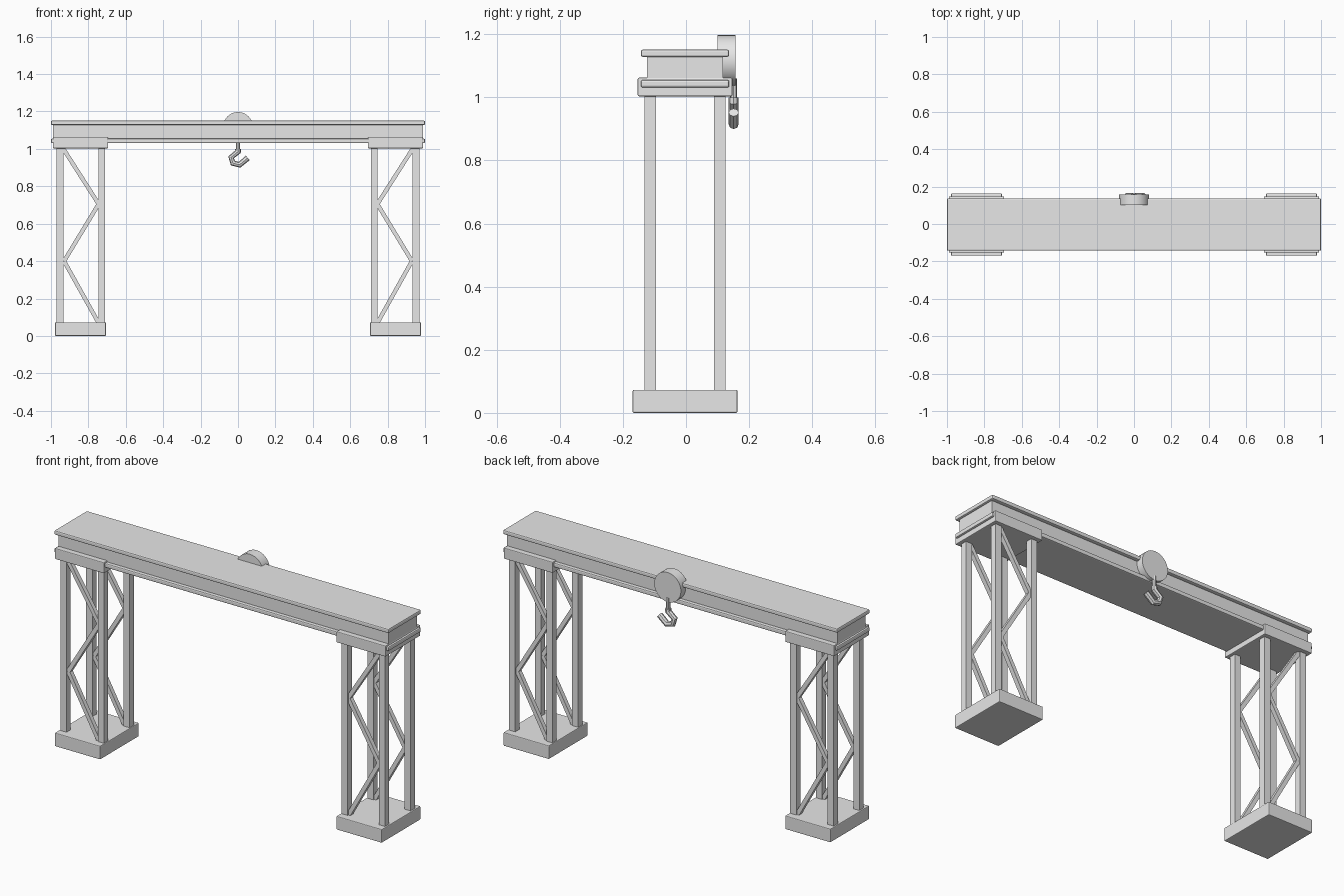
import bpy
import math
from mathutils import Vector

cube = bpy.data.objects.get("Cube")
if cube:
    bpy.data.objects.remove(cube, do_unlink=True)

# Single painted steel colour
steel = bpy.data.materials.new("grey_steel")
steel.use_nodes = True
steel.diffuse_color = (0.8, 0.8, 0.8, 1)
steel.node_tree.nodes["Principled BSDF"].inputs["Base Color"].default_value = (0.8, 0.8, 0.8, 1)

MID_Y = -0.003


def box(name, center, size, bevel=0.0, tilt=0.0):
    bpy.ops.mesh.primitive_cube_add(size=1, location=center, rotation=(0, tilt, 0))
    ob = bpy.context.object
    ob.name = name
    ob.scale = size
    bpy.ops.object.transform_apply(location=False, rotation=False, scale=True)
    ob.data.materials.append(steel)
    if bevel:
        mod = ob.modifiers.new("soft_edges", 'BEVEL')
        mod.width = bevel
        mod.segments = 2
    return ob


def slab(name, x, half_x, half_y, z0, z1, bevel=0.0):
    return box(name, (x, MID_Y, (z0 + z1) / 2), (2 * half_x, 2 * half_y, z1 - z0), bevel)


def bar(name, start, end, y, width, depth):
    a, b = Vector((start[0], y, start[1])), Vector((end[0], y, end[1]))
    d = b - a
    return box(name, (a + b) / 2, (width, depth, d.length), tilt=math.atan2(d.x, d.z))


# Bridge girder: web between two flanges
slab("girder_web", 0, 0.988, 0.121, 1.04, 1.14)
slab("girder_top_flange", 0, 1.0, 0.14, 1.128, 1.151, 0.006)
slab("girder_bottom_flange", 0, 1.0, 0.14, 1.031, 1.055, 0.006)

# Two braced towers, each with foot, four posts, zigzag braces and a cap
zigzag = [(0.94, 1.01), (0.745, 0.705), (0.93, 0.4), (0.74, 0.06)]
for side, sx in (("left", 1), ("right", -1)):
    slab(side + "_foot", sx * 0.842, 0.136, 0.166, 0, 0.073, 0.004)
    slab(side + "_cap", sx * 0.842, 0.147, 0.15, 1.003, 1.062, 0.004)
    for face, sy in (("front", -1), ("back", 1)):
        y = MID_Y + sy * 0.11
        for spot, x in (("outer", 0.952), ("inner", 0.729)):
            bar(f"{side}_{face}_{spot}_post", (sx * x, 0.06), (sx * x, 1.01), y, 0.036, 0.036)
        for i, (p, q) in enumerate(zip(zigzag, zigzag[1:])):
            bar(f"{side}_{face}_brace_{i + 1}", (sx * p[0], p[1]), (sx * q[0], q[1]),
                y, 0.022, 0.024)

# Hoist drum on the back of the girder
bpy.ops.mesh.primitive_cylinder_add(vertices=32, radius=0.08, depth=0.057,
                                    location=(0, 0.129, 1.117),
                                    rotation=(math.pi / 2, 0, 0))
drum = bpy.context.object
drum.name = "hoist_drum"
drum.data.materials.append(steel)
bpy.ops.object.shade_smooth_by_angle(angle=math.radians(30))


# Hook shank and hook, swept along short paths
def tube(name, points, y, radius):
    curve = bpy.data.curves.new(name, 'CURVE')
    curve.dimensions = '3D'
    curve.bevel_depth = radius
    curve.bevel_resolution = 2
    curve.use_fill_caps = True
    spline = curve.splines.new('POLY')
    spline.points.add(len(points) - 1)
    for p, (x, z) in zip(spline.points, points):
        p.co = (x, y, z, 1)
    ob = bpy.data.objects.new(name, curve)
    bpy.context.collection.objects.link(ob)
    curve.materials.append(steel)
    bpy.ops.object.select_all(action='DESELECT')
    ob.select_set(True)
    bpy.context.view_layer.objects.active = ob
    bpy.ops.object.convert(target='MESH')
    bpy.ops.object.shade_smooth_by_angle(angle=math.radians(35))


tube("hook_shank", [(0, 1.06), (0, 0.985)], 0.151, 0.011)
tube("hook", [(0, 1.0), (0, 0.985), (-0.037, 0.955), (-0.027, 0.924),
              (0.008, 0.915), (0.052, 0.952)], 0.151, 0.016)
